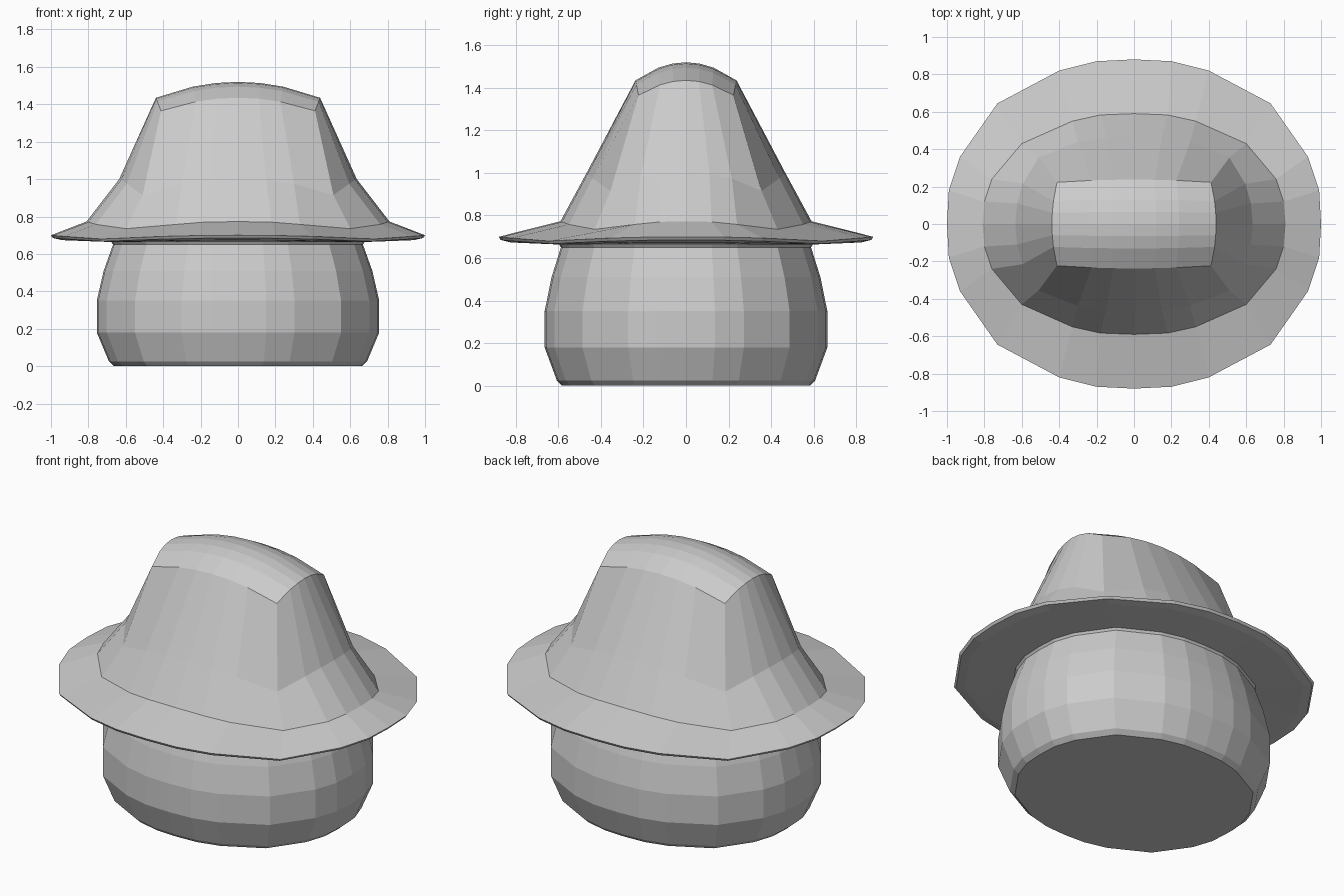
import bpy, bmesh

if "Cube" in bpy.data.objects:
    bpy.data.objects.remove(bpy.data.objects["Cube"])

# Quarter outline of the 24-sided oval, from back middle to right middle
OVAL = [(0, .88), (.2, .87), (.4, .82), (.73, .645), (.93, .36), (.99, .18), (1, 0)]
DROOP = [0, .07, .3, 1, .3, .07, 0]
STEPS = [-1, -.55, -.27, 0, .27, .55, 1]


def mirror_ring(quarter):
    """Mirror a quarter outline (x, y, z) into a full ring of 24 points."""
    half = quarter + [(x, -y, z) for x, y, z in reversed(quarter[:-1])]
    return half + [(-x, y, z) for x, y, z in reversed(half[1:-1])]


def oval(scale, z, drop=0):
    return mirror_ring([(x * scale, y * scale, z - drop * d)
                        for (x, y), d in zip(OVAL, DROOP)])


def loft(bm, rings):
    rows = [[bm.verts.new(p) for p in r] for r in rings]
    for a, b in zip(rows, rows[1:]):
        n = len(a)
        for i in range(n):
            j = (i + 1) % n
            bm.faces.new((a[i], a[j], b[j], b[i]))
    return rows


def finish(bm, name):
    bmesh.ops.remove_doubles(bm, verts=bm.verts, dist=.0005)
    bmesh.ops.recalc_face_normals(bm, faces=bm.faces)
    mesh = bpy.data.meshes.new(name)
    bm.to_mesh(mesh)
    bm.free()
    obj = bpy.data.objects.new(name, mesh)
    bpy.context.collection.objects.link(obj)
    return obj


def crown_top(u, v):
    return (.412 * u * (1 + .065 * (1 - v * v)),
            .223 * v * (1 + .065 * (1 - u * u)),
            1.52 - .085 * (u * u + v * v) + .015 * u * u * v * v)


# Rounded body with a flat bottom
bm = bmesh.new()
rows = loft(bm, [oval(s, z) for s, z in
                 [(.662, 0), (.69, .025), (.755, .18), (.755, .35),
                  (.718, .51), (.668, .65), (.68, .668)]])
bm.faces.new(rows[0])
finish(bm, "body")

# Cap: crown sides, brim and brim underside
bm = bmesh.new()
rim = mirror_ring([crown_top(u, 1) for u in STEPS[3:]]
                  + [crown_top(1, v) for v in (.55, .27, 0)])
middle = mirror_ring([(0, .467, 1.0), (.15, .463, .995), (.3, .44, .975),
                      (.51, .355, .915), (.595, .215, .975), (.625, .11, .995),
                      (.635, 0, 1.0)])
foot = mirror_ring([(0, .59, .773), (.18, .583, .77), (.33, .55, .758),
                    (.6, .43, .735), (.76, .24, .758), (.8, .12, .77),
                    (.81, 0, .773)])
loft(bm, [rim, middle, foot, oval(1, .70, .02), oval(.99, .685, .018),
          oval(.94, .674, .01), oval(.66, .663)])

# Domed crown top
grid = [[bm.verts.new(crown_top(u, v)) for u in STEPS] for v in STEPS]
for i in range(6):
    for j in range(6):
        bm.faces.new((grid[i][j], grid[i][j + 1], grid[i + 1][j + 1], grid[i + 1][j]))
finish(bm, "hat")
